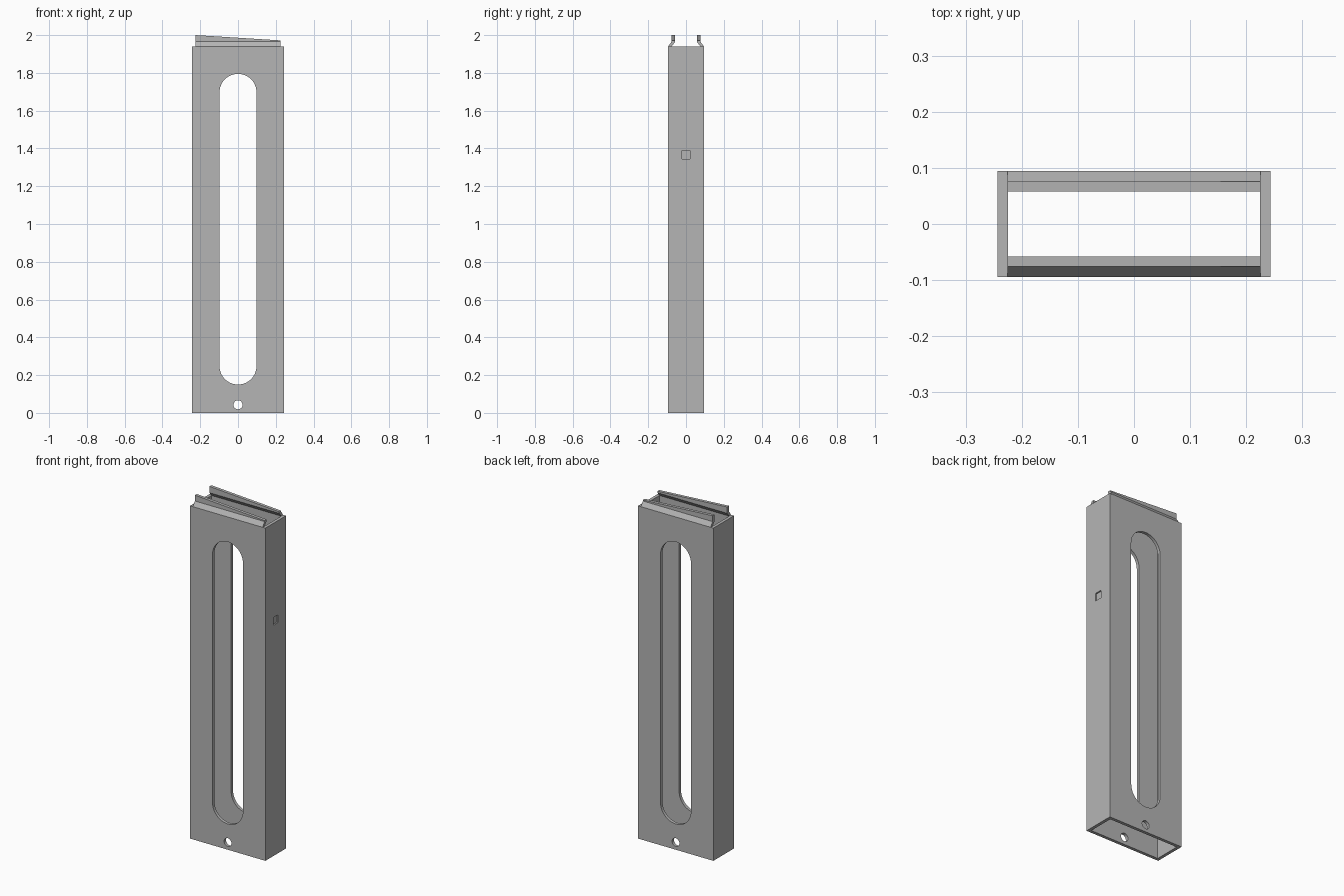
import bpy, bmesh, math

cube = bpy.data.objects.get("Cube")
if cube:
    bpy.data.objects.remove(cube, do_unlink=True)

W, D, H = 0.243, 0.0945, 1.94      # half width, half depth, body height
T = 0.018                          # wall thickness

grey = bpy.data.materials.new("metal grey")
grey.use_nodes = True
colour = (0.46, 0.46, 0.46, 1)
grey.diffuse_color = colour
grey.node_tree.nodes["Principled BSDF"].inputs["Base Color"].default_value = colour


def prism(name, ring_a, ring_b):
    """Solid between two matching rings of 3D points."""
    bm = bmesh.new()
    a = [bm.verts.new(p) for p in ring_a]
    b = [bm.verts.new(p) for p in ring_b]
    n = len(a)
    bm.faces.new(a)
    bm.faces.new(b[::-1])
    for i in range(n):
        j = (i + 1) % n
        bm.faces.new((a[i], b[i], b[j], a[j]))
    bmesh.ops.recalc_face_normals(bm, faces=bm.faces)
    mesh = bpy.data.meshes.new(name)
    bm.to_mesh(mesh)
    bm.free()
    mesh.materials.append(grey)
    ob = bpy.data.objects.new(name, mesh)
    bpy.context.collection.objects.link(ob)
    return ob


def box(name, x0, x1, y0, y1, z0, z1):
    ring = [(x0, y0), (x1, y0), (x1, y1), (x0, y1)]
    return prism(name, [(x, y, z0) for x, y in ring], [(x, y, z1) for x, y in ring])


def slot(name, r, z0, z1, steps=20):
    """Round-ended cutter along y, with end centres at z0 and z1."""
    ring = []
    for zc, start in ((z1, 0), (z0, math.pi)):
        for i in range(steps + 1):
            if z0 == z1 and i == steps:
                continue
            t = start + math.pi * i / steps
            ring.append((r * math.cos(t), zc + r * math.sin(t)))
    return prism(name, [(x, -0.3, z) for x, z in ring], [(x, 0.3, z) for x, z in ring])


def cut(target, cutter):
    mod = target.modifiers.new("cut", 'BOOLEAN')
    mod.operation = 'DIFFERENCE'
    mod.solver = 'EXACT'
    mod.object = cutter
    bpy.context.view_layer.objects.active = target
    bpy.ops.object.modifier_apply(modifier=mod.name)
    bpy.data.objects.remove(cutter, do_unlink=True)


# Open rectangular tube with long windows, pin holes and a side catch recess
body = box("tube_body", -W, W, -D, D, 0, H)
cut(body, box("cavity_cutter", -W + T, W - T, -D + T, D - T, -0.1, H + 0.1))
cut(body, slot("window_cutter", 0.098, 0.248, 1.697))
cut(body, slot("pin_hole_cutter", 0.024, 0.043, 0.043, 12))
cut(body, box("catch_cutter", W - 0.008, W + 0.1, -0.022, 0.022, 1.345, 1.39))

# Feed lips bent inwards, with a top edge that falls towards +x
XL = W - T


def lip_ring(x, top, side):
    profile = [(D, H), (0.076, 1.966), (0.076, top),
               (0.058, top), (0.058, 1.963), (D - T, H)]
    return [(x, side * y, z) for y, z in profile]


lips = [prism(name, lip_ring(-XL, 2.0, side), lip_ring(XL, 1.972, side))
        for name, side in (("front_lip", -1), ("back_lip", 1))]

# Smooth the rounded window ends, keep the folds crisp
for ob in [body] + lips:
    bpy.ops.object.select_all(action='DESELECT')
    ob.select_set(True)
    bpy.context.view_layer.objects.active = ob
    bpy.ops.object.shade_smooth_by_angle(angle=math.radians(25))
